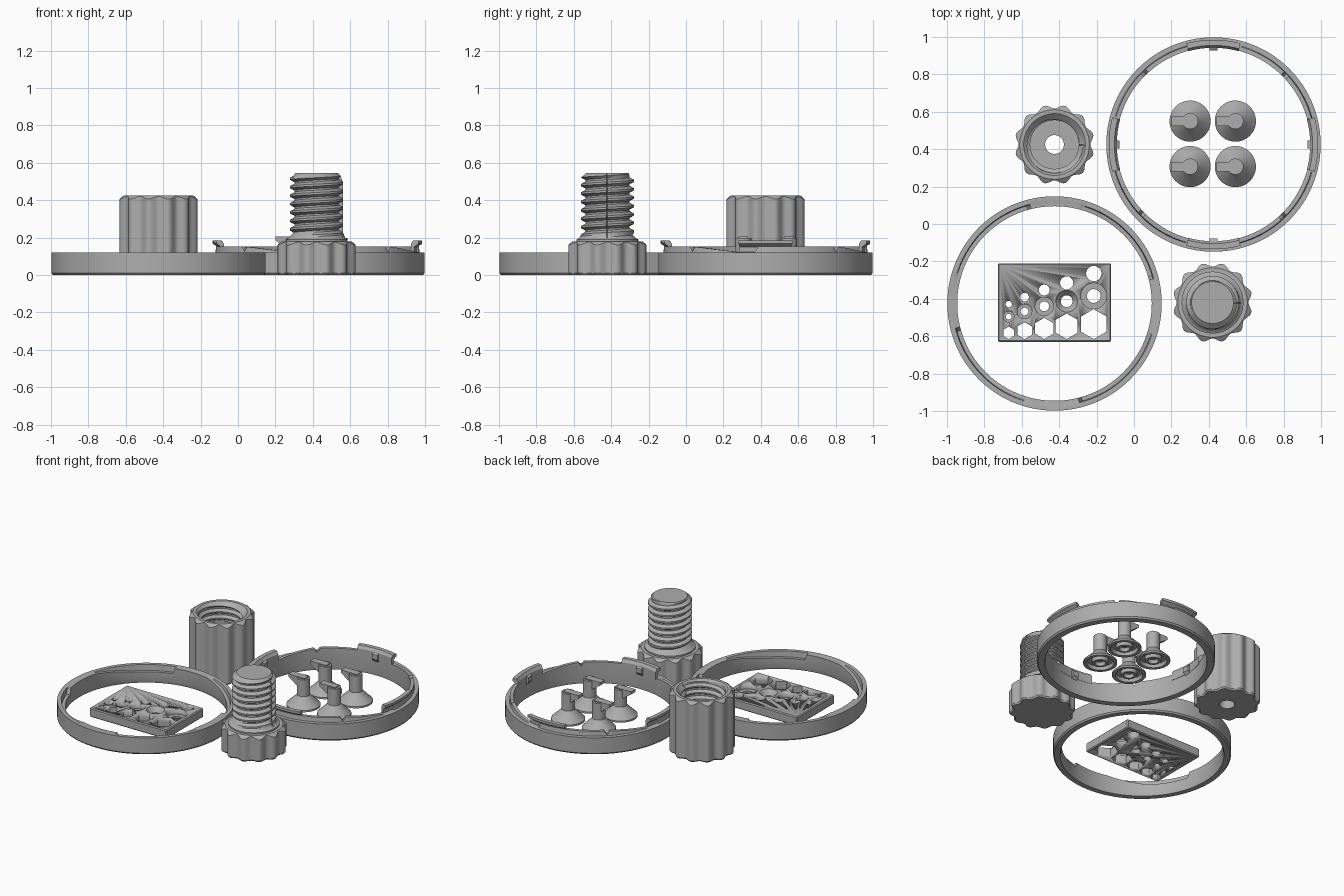
import bpy, bmesh
from math import pi, sin, cos, radians, degrees

cube = bpy.data.objects.get("Cube")
if cube:
    bpy.data.objects.remove(cube)

grey = bpy.data.materials.new("plain grey")
grey.use_nodes = True
colour = (0.42, 0.42, 0.42, 1)
grey.diffuse_color = colour
grey.node_tree.nodes["Principled BSDF"].inputs["Base Color"].default_value = colour


def finish(bm, name, loc=(0, 0, 0), angle=32):
    bmesh.ops.remove_doubles(bm, verts=bm.verts, dist=1e-5)
    bmesh.ops.recalc_face_normals(bm, faces=bm.faces)
    mesh = bpy.data.meshes.new(name)
    bm.to_mesh(mesh)
    bm.free()
    mesh.materials.append(grey)
    ob = bpy.data.objects.new(name, mesh)
    bpy.context.collection.objects.link(ob)
    ob.location = loc
    bpy.ops.object.select_all(action='DESELECT')
    ob.select_set(True)
    bpy.context.view_layer.objects.active = ob
    bpy.ops.object.shade_smooth_by_angle(angle=radians(angle))
    return ob


def spin(bm, profile, n=96, closed=False, start=0.0, sweep=2 * pi, at=(0, 0)):
    """Sweep profile(angle) -> [(radius, z)] round the z axis, fully or as an arc."""
    full = sweep > 6.28
    cols = []
    for i in range(n if full else n + 1):
        a = start + sweep * i / n
        cols.append([bm.verts.new((at[0] + r * cos(a), at[1] + r * sin(a), z))
                     for r, z in profile(a)])
    rows = len(cols[0])
    for i in range(n):
        a, b = cols[i], cols[(i + 1) % len(cols)]
        for j in range(rows if closed else rows - 1):
            k = (j + 1) % rows
            bm.faces.new((a[j], b[j], b[k], a[k]))
    if not full:
        bm.faces.new(cols[0])
        bm.faces.new(cols[-1])


def thread(a, low, high, z0, z1, pitch, limit):
    """One vertical slice through a helical thread, held within limit(z)."""
    pts = []
    turns = int((z1 - z0) / pitch) + 2
    for t in range(-1, turns):
        for phase, r in ((0, low), (0.2, low), (0.48, high), (0.72, high)):
            z = z0 + pitch * (t + phase + a / (2 * pi))
            z = min(max(z, z0), z1)
            pts.append((limit(r, z), z))
    return pts


def grip(a, height):
    """Outer side of a lobed knob, with a chamfered top edge."""
    r = 0.203 + 0.011 * cos(12 * a + pi)
    return [(r - 0.008, 0), (r, 0.01), (r, height - (r - 0.186) * 0.7), (0.186, height)]


# Lobed bolt
def bolt_profile(a):
    def limit(r, z):
        return min(max(r, 0.16 - (z - 0.19)), 0.112 + (0.545 - z) * 1.2)
    return ([(0, 0)] + grip(a, 0.18) + [(0.165, 0.18), (0.165, 0.19)]
            + thread(a, 0.118, 0.142, 0.195, 0.545, 0.045, limit) + [(0, 0.545)])


bm = bmesh.new()
spin(bm, bolt_profile, 144)
finish(bm, "threaded_bolt", (0.42, -0.42, 0))


# Lobed nut with a hole through its base
def nut_profile(a):
    def limit(r, z):
        return max(r, 0.165 - (0.425 - z) * 1.1)
    inside = thread(a, 0.13, 0.152, 0.07, 0.425, 0.045, limit)
    return [(0.05, 0)] + grip(a, 0.425) + inside[::-1] + [(0.13, 0.065), (0.05, 0.065)]


bm = bmesh.new()
spin(bm, nut_profile, 144, closed=True)
finish(bm, "threaded_nut", (-0.425, 0.425, 0))


# Front ring, with ramped pockets inside its top edge
def pocket_ring(a):
    q = degrees(a) % 90
    if q < 15 or q > 75:
        h = 0.119
    elif q < 45:
        h = 0.08
    else:
        h = 0.08 + 0.039 * (q - 45) / 30
    return [(0.528, 0), (0.565, 0), (0.573, 0.01), (0.573, 0.12),
            (0.546, 0.12), (0.542, h), (0.52, h), (0.52, 0.03)]


bm = bmesh.new()
spin(bm, pocket_ring, 180, closed=True)
finish(bm, "pocket_ring", (-0.425, -0.425, 0))


# Back ring, with a raised ramped lip
def lip_ring(a):
    q = (degrees(a) + 45) % 90
    h = 0.152 if q < 88 else 0.122
    if q < 30:
        h = 0.122
    if q >= 0 and q < 30:
        h = 0.152 - 0.03 * q / 30
    elif q < 40:
        h = 0.122
    return [(0.522, 0), (0.565, 0), (0.573, 0.01), (0.573, 0.12),
            (0.546, 0.12), (0.542, h), (0.519, h), (0.519, 0.02)]


bm = bmesh.new()
spin(bm, lip_ring, 180, closed=True)
finish(bm, "lip_ring", (0.425, 0.425, 0))

# Four snap clips on the lip
hook = [(0.517, 0.11), (0.532, 0.11), (0.535, 0.15), (0.56, 0.168),
        (0.56, 0.185), (0.53, 0.185), (0.517, 0.165)]
nub = [(0.503, 0.12), (0.52, 0.1), (0.52, 0.165), (0.503, 0.155)]
for k, side in enumerate(("left", "back", "right", "front")):
    bm = bmesh.new()
    for shape, half in ((hook, 15), (nub, 2.5)):
        spin(bm, lambda a: shape, 14, True, k * pi / 2 - radians(half), 2 * radians(half))
    finish(bm, side + "_clip", (0.425, 0.425, 0))

# Four small pegs: flared foot, stem and pointing arm
foot = [(0, 0.025), (0.03, 0.025), (0.034, 0), (0.05, 0), (0.055, 0.025), (0.083, 0.025),
        (0.088, 0), (0.11, 0), (0.11, 0.012), (0.05, 0.07), (0.043, 0.08),
        (0.043, 0.198), (0, 0.198)]
arm = [(0.025, 0.205), (-0.1, 0.205), (-0.1, 0.185), (-0.035, 0.14), (0.025, 0.14)]
for x in (0.3, 0.542):
    for y in (0.307, 0.55):
        bm = bmesh.new()
        spin(bm, lambda a: foot, 48)
        finish(bm, "peg", (x, y, 0))
        bm = bmesh.new()
        face = bm.faces.new([bm.verts.new((px, -0.025, pz)) for px, pz in arm])
        out = bmesh.ops.extrude_face_region(bm, geom=[face])
        bmesh.ops.translate(bm, vec=(0, 0.05, 0),
                            verts=[v for v in out["geom"] if isinstance(v, bmesh.types.BMVert)])
        finish(bm, "peg_arm", (x, y, 0))

# Gauge plate with rows of round, stepped and hexagonal holes
TOP = 0.065
bm = bmesh.new()
bmesh.ops.create_cube(bm, size=1)
for v in bm.verts:
    v.co = (-0.425 + v.co.x * 0.604, -0.42 + v.co.y * 0.42, (v.co.z + 0.5) * TOP)
bmesh.ops.bevel(bm, geom=bm.edges[:], offset=0.006, segments=1, affect='EDGES')
plate = finish(bm, "gauge_plate", angle=20)


def drill(r, wide, step, flare):
    return lambda a: [(0, -0.02), (r, -0.02), (r, step), (wide, step + flare),
                      (wide, 0.1), (0, 0.1)]


bm = bmesh.new()
columns = [(-0.67, 0.017), (-0.585, 0.023), (-0.48, 0.029), (-0.36, 0.035), (-0.215, 0.041)]
for k, (x, r) in enumerate(columns):
    spin(bm, drill(r, r, 0.02, 0.01), 32, at=(x, -0.315 - 6.3 * (0.035 - r)
                                            if k < 4 else -0.265))
    flare = 0.035 if k == 3 else 0
    spin(bm, drill(r * 0.9, r * 1.68, 0.03, flare), 32, at=(x, -0.385 - 4.6 * (0.041 - r)))
    hexagon = r * 1.95
    spin(bm, drill(hexagon, hexagon, 0.02, 0.01), 6, start=pi / 6, at=(x, -0.615 + hexagon))
cutter = finish(bm, "hole_cutter")
cutter.hide_render = True
cut = plate.modifiers.new("holes", 'BOOLEAN')
cut.operation = 'DIFFERENCE'
cut.solver = 'EXACT'
cut.object = cutter
bpy.context.view_layer.objects.active = plate
plate.select_set(True)
bpy.ops.object.modifier_apply(modifier=cut.name)
bpy.data.objects.remove(cutter)
